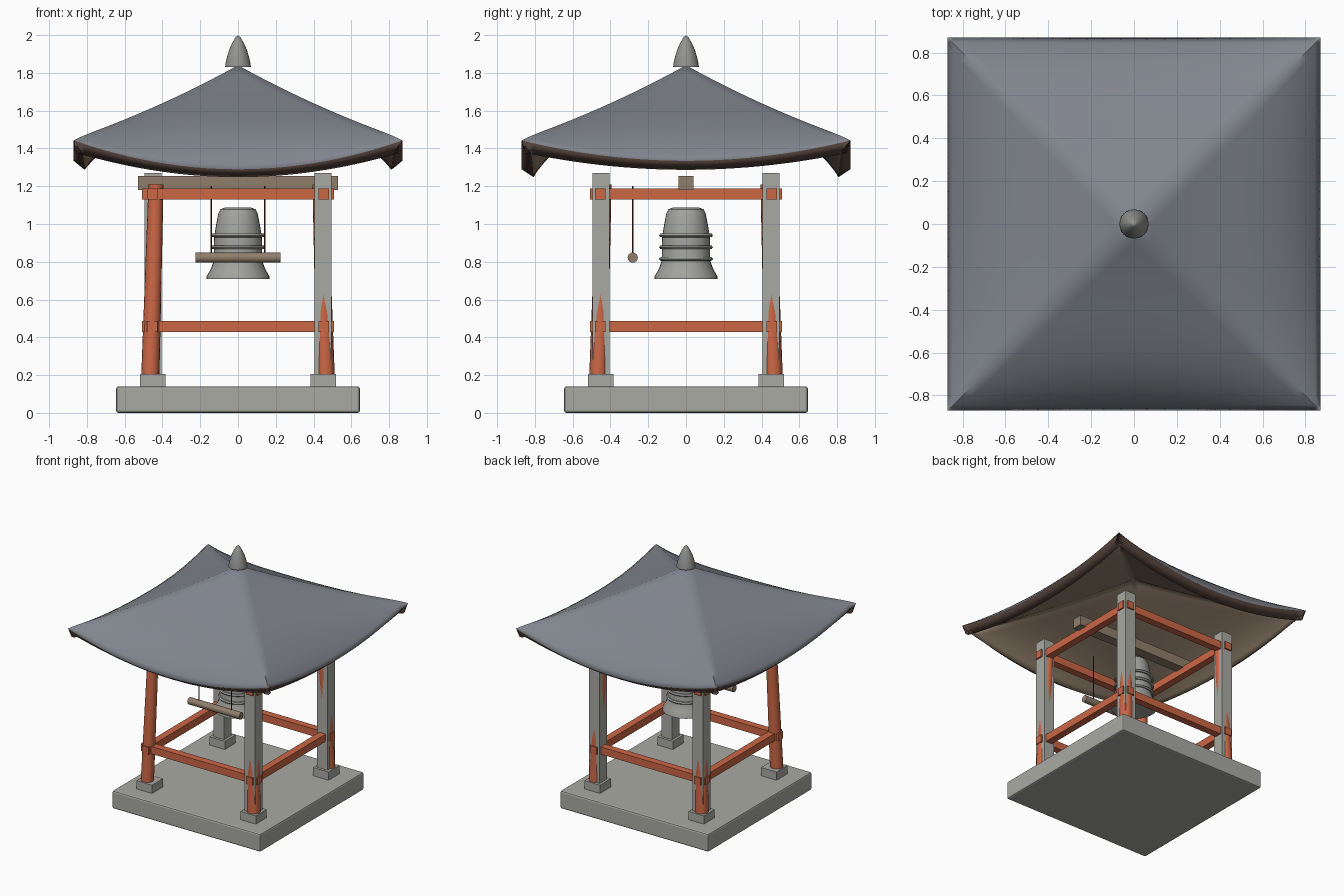
import bpy, bmesh, math
from mathutils import Vector

if "Cube" in bpy.data.objects:
    bpy.data.objects.remove(bpy.data.objects["Cube"])


def material(name, rgb):
    m = bpy.data.materials.new(name)
    m.diffuse_color = (*rgb, 1)
    m.use_nodes = True
    m.node_tree.nodes["Principled BSDF"].inputs["Base Color"].default_value = m.diffuse_color
    return m


STONE = material("stone grey", (0.40, 0.40, 0.37))
RED = material("vermilion wood", (0.60, 0.135, 0.06))
TILE = material("slate roof", (0.22, 0.235, 0.27))
WOOD = material("tan wood", (0.28, 0.21, 0.145))
DARK = material("dark eave", (0.095, 0.06, 0.046))
METAL = material("bell metal", (0.36, 0.365, 0.34))
FINIAL = material("finial metal", (0.29, 0.295, 0.28))
ROPE = material("rope brown", (0.07, 0.04, 0.025))


def finish(name, bm, mats, smooth=None):
    bmesh.ops.recalc_face_normals(bm, faces=bm.faces)
    me = bpy.data.meshes.new(name)
    bm.to_mesh(me)
    bm.free()
    ob = bpy.data.objects.new(name, me)
    bpy.context.collection.objects.link(ob)
    for m in mats:
        me.materials.append(m)
    if smooth:
        bpy.ops.object.select_all(action='DESELECT')
        ob.select_set(True)
        bpy.context.view_layer.objects.active = ob
        bpy.ops.object.shade_smooth_by_angle(angle=math.radians(smooth))
    return ob


def box(name, center, size, mat, bevel=0):
    bm = bmesh.new()
    bmesh.ops.create_cube(bm, size=1)
    for v in bm.verts:
        v.co = Vector(c + s * k for c, s, k in zip(center, size, v.co))
    ob = finish(name, bm, [mat])
    if bevel:
        mod = ob.modifiers.new("bevel", 'BEVEL')
        mod.width, mod.segments = bevel, 2
    return ob


def rod(name, a, b, r1, r2, mat, sides=16):
    a, b = Vector(a), Vector(b)
    bm = bmesh.new()
    bmesh.ops.create_cone(bm, cap_ends=True, segments=sides, radius1=r1,
                          radius2=r2, depth=(b - a).length)
    turn = (b - a).to_track_quat('Z', 'Y')
    for v in bm.verts:
        v.co = turn @ v.co + (a + b) / 2
    return finish(name, bm, [mat], 35)


def lathe(name, profile, mat, sides=32):
    bm = bmesh.new()
    verts = [bm.verts.new((r, 0, z)) for r, z in profile]
    edges = [bm.edges.new(p) for p in zip(verts, verts[1:])]
    bmesh.ops.spin(bm, geom=verts + edges, cent=(0, 0, 0), axis=(0, 0, 1),
                   angle=math.tau, steps=sides)
    bmesh.ops.remove_doubles(bm, verts=bm.verts, dist=1e-5)
    return finish(name, bm, [mat], 35)


# Stone platform
box("platform", (0, 0, 0.07), (1.29, 1.29, 0.14), STONE, 0.012)

# Corner posts: leaning round columns, square stone posts on three corners
for sx in (-1, 1):
    for sy in (-1, 1):
        box("post_footing", (sx * 0.452, sy * 0.452, 0.17), (0.135, 0.135, 0.07), STONE)
        rod("round_column", (sx * 0.464, sy * 0.464, 0.2),
            (sx * 0.434, sy * 0.434, 1.21), 0.048, 0.04, RED)
        if (sx, sy) != (-1, -1):
            box("square_post", (sx * 0.45, sy * 0.45, 0.735), (0.092, 0.092, 1.07), STONE)

# Tie beams running through the posts at two heights
for s in (-1, 1):
    for z in (0.457, 1.16):
        box("tie_beam_x", (0, s * 0.453, z), (1.014, 0.056, 0.058), RED)
        box("tie_beam_y", (s * 0.453, 0, z), (0.056, 1.014, 0.058), RED)

# Bell beam, bell and rings
box("bell_beam", (0, 0, 1.217), (1.06, 0.078, 0.076), WOOD)
lathe("bell", [(0, 0.73), (0.14, 0.71), (0.168, 0.71), (0.165, 0.726), (0.15, 0.75),
               (0.135, 0.785), (0.128, 0.81), (0.128, 0.9), (0.125, 0.94), (0.115, 1.0),
               (0.103, 1.06), (0.094, 1.077), (0.068, 1.088), (0, 1.088)], METAL)
for z in (0.815, 0.877, 0.94):
    lathe("bell_ring", [(0.12, z - 0.011), (0.136, z - 0.009), (0.143, z),
                        (0.136, z + 0.009), (0.12, z + 0.011)], METAL)

# Striker log on two ropes
rod("striker_log", (-0.225, -0.282, 0.822), (0.225, -0.282, 0.822), 0.027, 0.027, WOOD)
for x in (-0.142, 0.142):
    rod("striker_rope", (x, -0.282, 0.83), (x, -0.282, 1.2), 0.004, 0.004, ROPE, 8)

# Roof: hip profile with eaves that sag between the raised corners
HALF = 0.87


def roof_height(x, y):
    m, n = max(abs(x), abs(y)), min(abs(x), abs(y))
    if m == 0:
        return 1.84
    sag = 0.108 if abs(x) > abs(y) else 0.153
    k = m / HALF
    return (1.84 - 0.55 * m + 0.12 * m * m - 0.01 * k ** 20
            - sag * (1 - (n / m) ** 2) * k ** 6)


half_steps = [HALF * (1 - (1 - i / 14) ** 1.35) for i in range(15)]
steps = [-v for v in half_steps[:0:-1]] + half_steps
bm = bmesh.new()
grid = [[bm.verts.new((x, y, roof_height(x, y))) for x in steps] for y in steps]
for j in range(len(steps) - 1):
    for i in range(len(steps) - 1):
        q = [grid[j][i], grid[j][i + 1], grid[j + 1][i + 1], grid[j + 1][i]]
        if (steps[i] + steps[i + 1]) * (steps[j] + steps[j + 1]) < 0:
            q = q[1:] + q[:1]
        # split along the hip direction so the ridges stay straight
        bm.faces.new((q[0], q[1], q[2]))
        bm.faces.new((q[0], q[2], q[3]))
roof = finish("roof", bm, [TILE, WOOD, DARK], 50)
if roof.data.polygons[0].normal.z < 0:
    roof.data.flip_normals()
shell = roof.modifiers.new("thickness", 'SOLIDIFY')
shell.thickness = 0.075
shell.offset = -1
shell.material_offset = 1
shell.material_offset_rim = 2

# Roof finial
lathe("finial", [(0, 1.832), (0.068, 1.832), (0.066, 1.85), (0.058, 1.885), (0.046, 1.925),
                 (0.03, 1.96), (0.014, 1.987), (0, 2.0)], FINIAL, 24)
